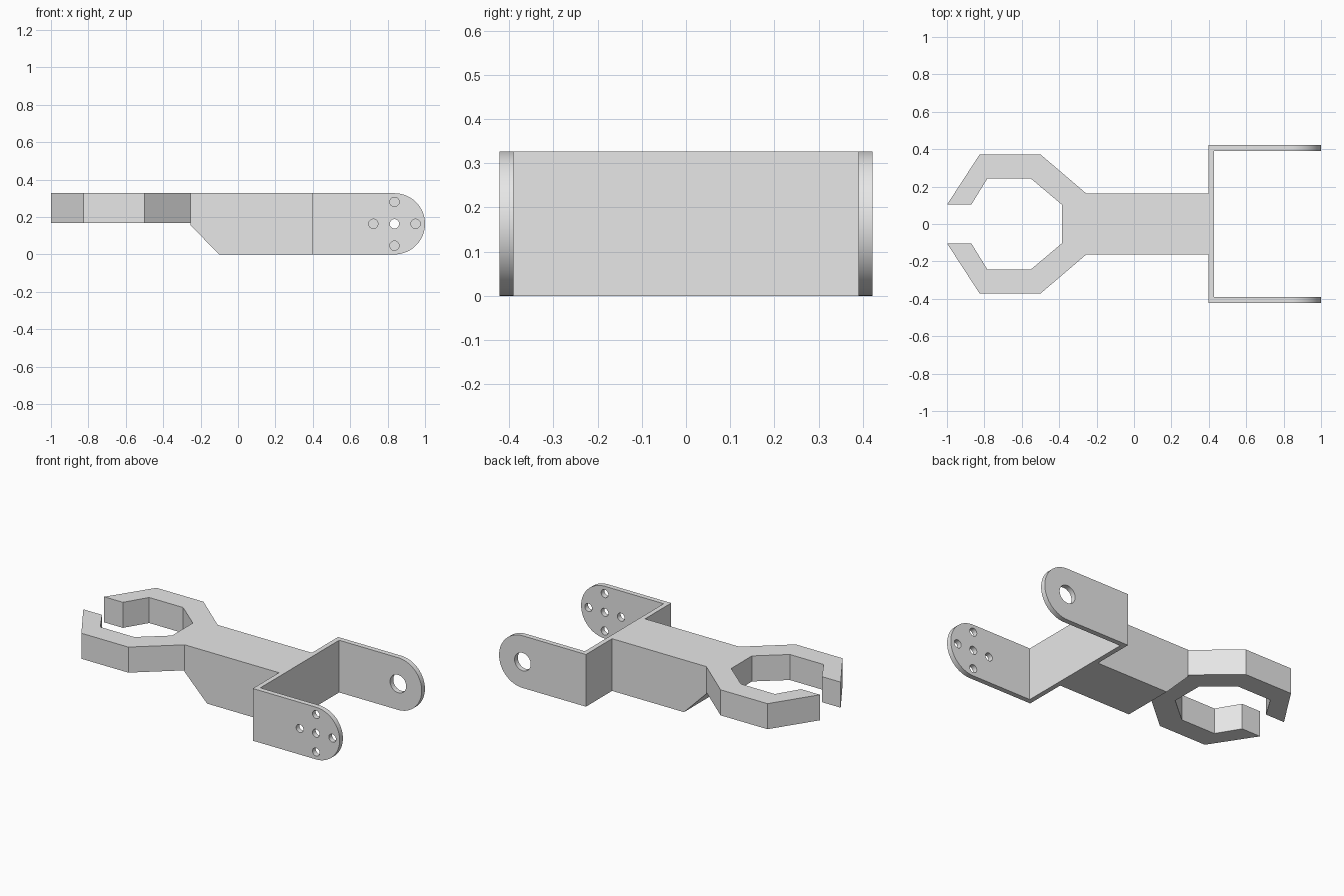
import bpy, bmesh
from math import sin, cos, pi, radians

cube = bpy.data.objects.get("Cube")
if cube:
    bpy.data.objects.remove(cube, do_unlink=True)

grey = bpy.data.materials.new("plain grey")
grey.use_nodes = True
GREY = (0.8, 0.8, 0.8, 1)
grey.diffuse_color = GREY
grey.node_tree.nodes["Principled BSDF"].inputs["Base Color"].default_value = GREY

HEIGHT = 0.327
RADIUS = HEIGHT / 2
PIVOT = 1 - RADIUS
BODY_Y = 0.163
ARM_OUT, ARM_IN = 0.422, 0.39


def arc(cx, cy, r, start=0, end=2 * pi, n=32, closed=True):
    steps = n if closed else n + 1
    return [(cx + r * cos(start + (end - start) * i / n),
             cy + r * sin(start + (end - start) * i / n)) for i in range(steps)]


def plate(name, loops, low, high, upright=False):
    """Extrude an outline with holes along z, or along y when upright."""
    curve = bpy.data.curves.new(name, 'CURVE')
    curve.dimensions = '2D'
    curve.fill_mode = 'BOTH'
    curve.extrude = (high - low) / 2
    for loop in loops:
        spline = curve.splines.new('POLY')
        spline.points.add(len(loop) - 1)
        for point, (x, y) in zip(spline.points, loop):
            point.co = (x, y, 0, 1)
        spline.use_cyclic_u = True
    obj = bpy.data.objects.new(name, curve)
    bpy.context.collection.objects.link(obj)
    mid = (low + high) / 2
    if upright:
        obj.rotation_euler.x = pi / 2
        obj.location.y = mid
    else:
        obj.location.z = mid
    bpy.ops.object.select_all(action='DESELECT')
    obj.select_set(True)
    bpy.context.view_layer.objects.active = obj
    bpy.ops.object.convert(target='MESH')
    obj = bpy.context.object
    bm = bmesh.new()
    bm.from_mesh(obj.data)
    bmesh.ops.remove_doubles(bm, verts=bm.verts, dist=0.0001)
    bmesh.ops.recalc_face_normals(bm, faces=bm.faces)
    bm.to_mesh(obj.data)
    bm.free()
    obj.data.materials.clear()
    obj.data.materials.append(grey)
    bpy.ops.object.shade_smooth_by_angle(angle=radians(30))
    return obj


# Open claw: half outline mirrored across the centre line
outer = [(-0.255, BODY_Y), (-0.5, 0.372), (-0.825, 0.372), (-1, 0.103)]
inner = [(-0.87, 0.103), (-0.785, 0.242), (-0.55, 0.242), (-0.385, 0.103)]
half = outer + inner
plate("claw", [half + [(x, -y) for x, y in reversed(half)]], 0.167, HEIGHT)

# Solid body with a sloping underside towards the claw
plate("body", [[(-0.255, HEIGHT), (-0.255, 0.156), (-0.1, 0),
                (0.398, 0), (0.398, HEIGHT)]], -BODY_Y, BODY_Y, upright=True)

# Bracket cross panel
plate("bracket_panel", [[(0.398, -ARM_IN), (0.428, -ARM_IN),
                         (0.428, ARM_IN), (0.398, ARM_IN)]], 0, HEIGHT)

# Bracket arms with rounded ends
arm = [(0.398, HEIGHT), (0.398, 0)] + arc(PIVOT, RADIUS, RADIUS, -pi / 2, pi / 2, closed=False)
offsets = [(0, 0), (0.113, 0), (-0.113, 0), (0, 0.117), (0, -0.117)]
screw_holes = [arc(PIVOT + dx, RADIUS + dz, 0.025) for dx, dz in offsets]
plate("right_bracket_arm", [arm] + screw_holes, -ARM_OUT, -ARM_IN, upright=True)
plate("left_bracket_arm", [arm, arc(PIVOT, RADIUS, 0.056)], ARM_IN, ARM_OUT, upright=True)
